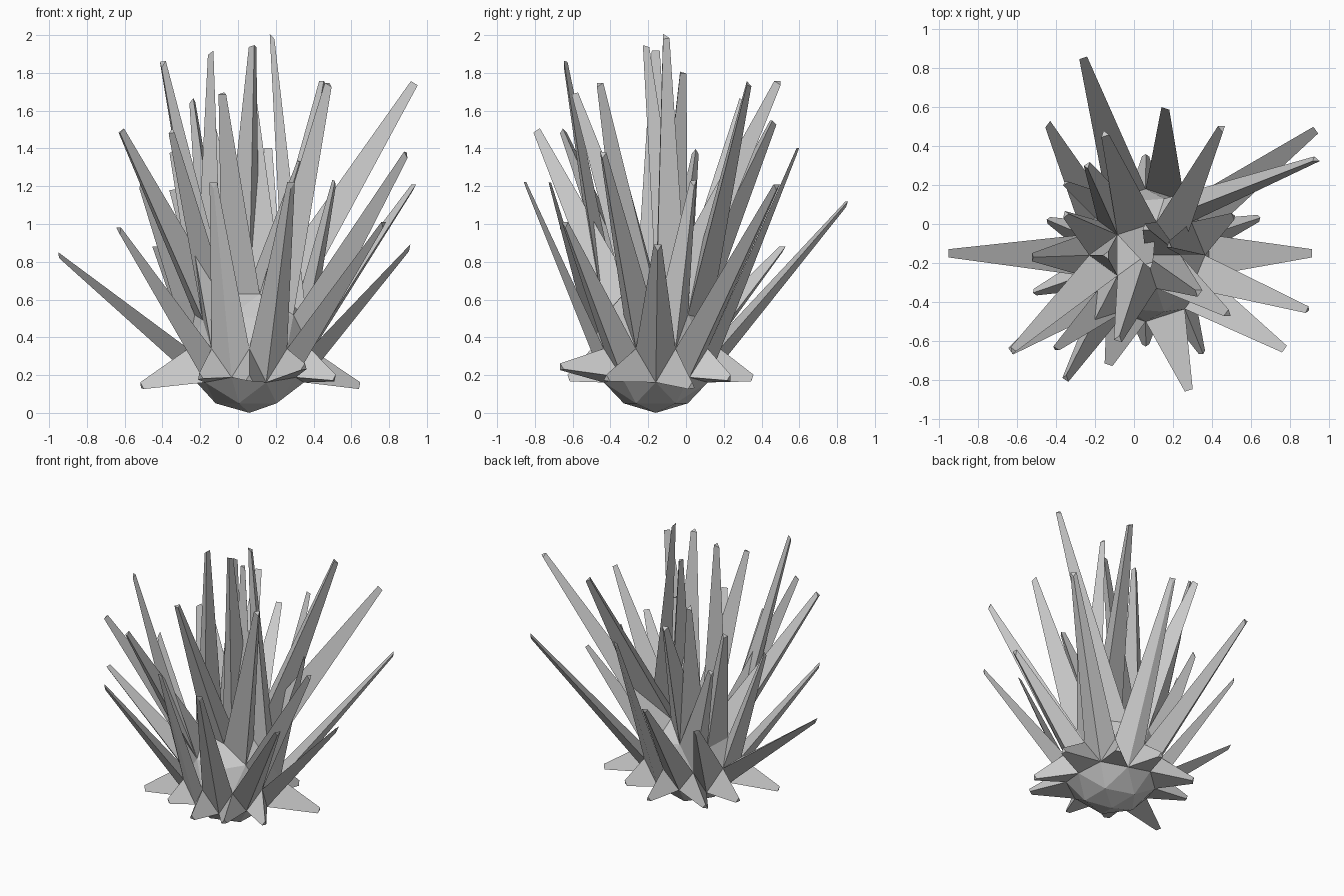
import bpy, bmesh, math
from mathutils import Vector

if "Cube" in bpy.data.objects:
    bpy.data.objects.remove(bpy.data.objects["Cube"])

R = 0.34
CENTRE = Vector((0.06, -0.16, R))
TIP_SCALE = 0.2

# Spike tips, grouped by the elevation (degrees) of the core faces they grow from.
# A fourth number gives the heading of the root where it differs from the tip's.
SPIKES = {
    # tall crown at the top of the core
    72: [(.33, -.35, 1.33), (.06, -.02, 1.80, 36), (.08, -.21, 1.94, 108),
         (-.08, -.59, 1.69, 252)],
    # inner ring
    52: [(.45, .49, 1.75, 36), (-.15, .46, 1.54), (-.14, -.16, 1.91, 180),
         (.48, -.46, 1.74)],
    # middle ring
    40: [(.18, -.11, 1.99, 13), (.93, .33, 1.74, 59), (-.24, .30, 1.65),
         (-.35, .05, 1.38), (-.35, -.79, 1.49, 229), (-.62, -.65, 1.49)],
    # upper band
    20: [(.51, .04, 1.22), (-.35, .21, 1.17), (.89, -.44, 1.37), (-.40, -.64, 1.85, 234)],
    10: [(-.52, -.17, 1.20)],
    # outer ring
    -10: [(.91, -.15, .88), (.93, .48, 1.20), (.16, .59, 1.39), (-.26, .85, 1.11),
          (-.44, .51, .87), (-.95, -.15, .84), (-.63, -.65, .97), (-.13, -.72, 1.21),
          (.28, -.85, 1.21), (.77, -.64, 1.00)],
    # short stubs around the bottom
    -20: [(.06, -.62, .18), (.35, -.66, .24), (.51, -.42, .18), (.64, .03, .14),
          (.33, .23, .18), (.06, .35, .18), (-.32, .23, .18), (-.44, .02, .18),
          (-.51, -.35, .14), (-.20, -.52, .19)],
}


def azimuth(v):
    return math.atan2(v.y, v.x)


def angle_gap(a, b):
    return abs((a - b + math.pi) % (2 * math.pi) - math.pi)


def elevation(v):
    return math.degrees(math.atan2(v.z, math.hypot(v.x, v.y)))


# Low-poly core
bm = bmesh.new()
bmesh.ops.create_icosphere(bm, subdivisions=2, radius=R)
core = [(f, f.calc_center_median()) for f in bm.faces]

# Pair every tip with the free face nearest in heading
pairs = []
for elev, tips in SPIKES.items():
    free = [c for c in core if abs(elevation(c[1]) - elev) < 4.9]
    for x, y, z, *root in tips:
        t = Vector((x, y, z)) - CENTRE
        heading = math.radians(root[0]) if root else azimuth(t)
        pick = min(free, key=lambda c: angle_gap(azimuth(c[1]), heading))
        free.remove(pick)
        pairs.append((pick[0], t))

# Pull each face out into a tapered spike
for face, tip in pairs:
    top = bmesh.ops.extrude_discrete_faces(bm, faces=[face])["faces"][0]
    mid = top.calc_center_median()
    for v in top.verts:
        v.co = tip + (v.co - mid) * TIP_SCALE

bmesh.ops.recalc_face_normals(bm, faces=bm.faces)
mesh = bpy.data.meshes.new("spiky_plant")
bm.to_mesh(mesh)
bm.free()
plant = bpy.data.objects.new("spiky_plant", mesh)
plant.location = CENTRE
bpy.context.collection.objects.link(plant)
